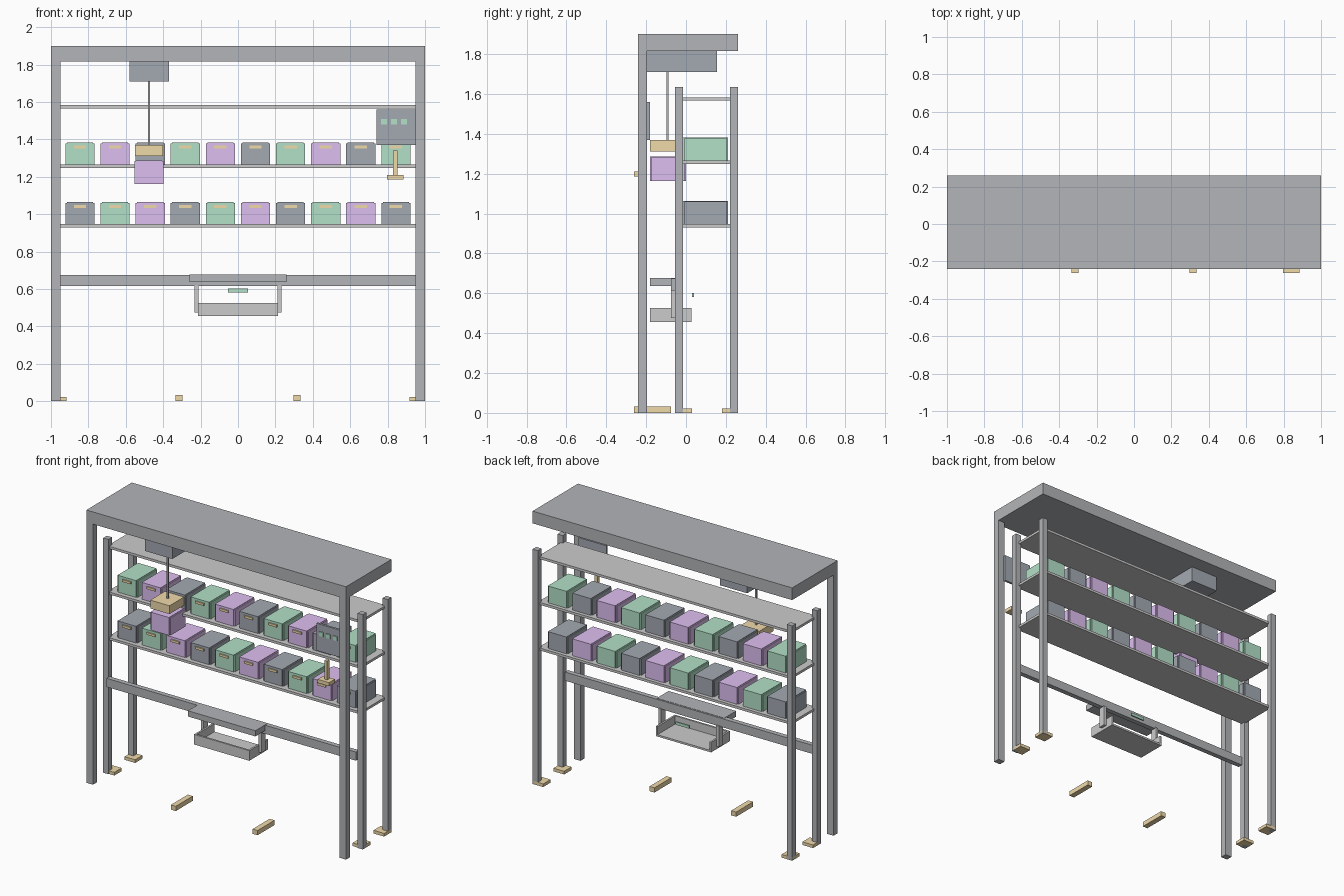
import bpy

if "Cube" in bpy.data.objects:
    bpy.data.objects.remove(bpy.data.objects["Cube"])


def material(name, rgb):
    m = bpy.data.materials.new(name)
    m.diffuse_color = (*rgb, 1)
    m.use_nodes = True
    m.node_tree.nodes["Principled BSDF"].inputs["Base Color"].default_value = m.diffuse_color
    return m


FRAME = material("frame_grey", (0.45, 0.46, 0.48))
SLATE = material("slate", (0.37, 0.40, 0.45))
LIGHT = material("light_grey", (0.76, 0.76, 0.76))
GREEN = material("green", (0.45, 0.75, 0.58))
PURPLE = material("purple", (0.73, 0.52, 0.88))
GOLD = material("gold", (0.87, 0.70, 0.40))


def box(name, x, y, z, mat):
    """Axis-aligned block from (min, max) ranges."""
    verts = [(a, b, c) for a in x for b in y for c in z]
    faces = [(0, 1, 3, 2), (4, 6, 7, 5), (0, 4, 5, 1),
             (2, 3, 7, 6), (0, 2, 6, 4), (1, 5, 7, 3)]
    me = bpy.data.meshes.new(name)
    me.from_pydata(verts, [], faces)
    me.materials.append(mat)
    ob = bpy.data.objects.new(name, me)
    bpy.context.collection.objects.link(ob)
    return ob


def pair(name, x, y, z, mat):
    """The same block on the right and mirrored to the left."""
    box(name + "_right", x, y, z, mat)
    box(name + "_left", (-x[1], -x[0]), y, z, mat)


def storage_bin(name, cx, y, z, mat, handle=True):
    """Bin body with slim side panels and a front pull."""
    box(name, (cx - 0.07, cx + 0.07), y, z, mat)
    for s, side in ((-1, "left"), (1, "right")):
        xs = sorted((cx + s * 0.07, cx + s * 0.078))
        box(f"{name}_{side}_panel", xs, (y[0] + 0.008, y[1] - 0.008), (z[0], z[1] - 0.004), mat)
    if handle:
        box(name + "_pull", (cx - 0.033, cx + 0.033), (y[0] - 0.008, y[0]),
            (z[1] - 0.032, z[1] - 0.016), GOLD)


# Overhead canopy and front columns
box("canopy", (-1, 1), (-0.24, 0.26), (1.815, 1.9), FRAME)
pair("front_column", (0.95, 1), (-0.24, -0.195), (0, 1.815), FRAME)

# Rack posts with feet
for label, py, fy in (("front", -0.055, -0.05), ("back", 0.22, 0.18)):
    pair(label + "_rack_post", (0.96, 1), (py, py + 0.04), (0, 1.635), FRAME)
    pair(label + "_rack_foot", (0.918, 1), (fy, fy + 0.08), (0, 0.022), GOLD)

# Shelves
for i, z in enumerate((0.947, 1.265, 1.583)):
    box(f"shelf_{i + 1}", (-0.975, 0.975), (-0.045, 0.235), (z - 0.017, z), LIGHT)

# Two rows of storage bins
for row, (z, colours) in enumerate(((0.947, (SLATE, GREEN, PURPLE)),
                                    (1.265, (GREEN, PURPLE, SLATE)))):
    for i in range(10):
        storage_bin(f"bin_{row + 1}_{i + 1}", -0.845 + 0.1877 * i,
                    (-0.015, 0.21), (z, z + 0.117), colours[i % 3])

# Hoist, cable, gripper and carried bin
box("hoist_housing", (-0.58, -0.37), (-0.195, 0.155), (1.71, 1.815), SLATE)
box("hoist_cable", (-0.482, -0.47), (-0.099, -0.087), (1.37, 1.71), FRAME)
box("gripper", (-0.55, -0.402), (-0.18, -0.02), (1.312, 1.37), GOLD)
storage_bin("carried_bin", -0.476, (-0.18, 0.0), (1.162, 1.287), PURPLE, False)

# Control panel with indicators and lever
box("control_panel", (0.74, 0.955), (-0.195, -0.18), (1.37, 1.56), SLATE)
for i in range(3):
    cx = 0.78 + 0.054 * i
    box(f"indicator_{i + 1}", (cx - 0.016, cx + 0.016), (-0.202, -0.195), (1.48, 1.51), GREEN)
box("lever_stem", (0.83, 0.852), (-0.235, -0.21), (1.21, 1.34), GOLD)
box("lever_grip", (0.797, 0.885), (-0.262, -0.198), (1.185, 1.21), GOLD)

# Cross beam and work ledge
box("cross_beam", (-0.96, 0.96), (-0.074, -0.04), (0.615, 0.675), FRAME)
box("ledge", (-0.26, 0.26), (-0.18, -0.05), (0.637, 0.677), FRAME)

# Hanging tray, open at the back
pair("tray_hanger", (0.212, 0.233), (-0.075, -0.03), (0.475, 0.62), LIGHT)
box("tray_floor", (-0.213, 0.213), (-0.18, 0.028), (0.455, 0.468), LIGHT)
box("tray_front", (-0.213, 0.213), (-0.18, -0.167), (0.468, 0.525), LIGHT)
pair("tray_side", (0.2, 0.213), (-0.167, 0.028), (0.468, 0.525), LIGHT)
box("tray_tag", (-0.053, 0.053), (0.03, 0.04), (0.582, 0.602), GREEN)

# Floor guides
pair("floor_guide", (0.296, 0.334), (-0.262, -0.075), (0, 0.033), GOLD)
